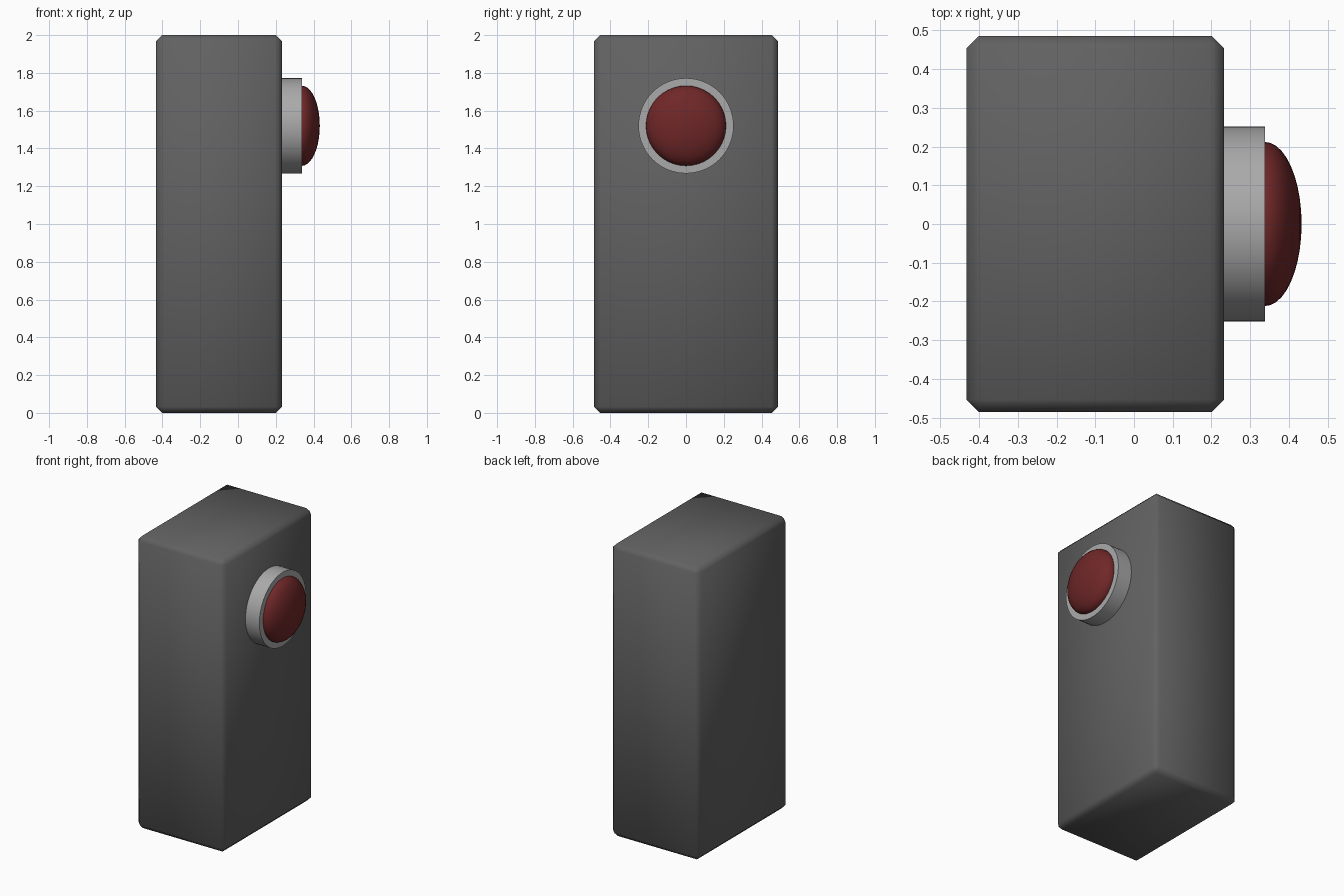
import bpy
from math import pi, radians

if "Cube" in bpy.data.objects:
    bpy.data.objects.remove(bpy.data.objects["Cube"])

BUTTON_Z = 1.52


def finish(obj, name, colour, angle):
    obj.name = name
    mat = bpy.data.materials.new(name + "_colour")
    mat.diffuse_color = (*colour, 1)
    mat.use_nodes = True
    mat.node_tree.nodes["Principled BSDF"].inputs["Base Color"].default_value = mat.diffuse_color
    obj.data.materials.append(mat)
    bpy.ops.object.shade_smooth_by_angle(angle=radians(angle))
    return obj


# Housing: upright block with chamfered edges
bpy.ops.mesh.primitive_cube_add(size=1, location=(-0.1, 0, 1))
body = bpy.context.object
body.scale = (0.666, 0.972, 2)
bpy.ops.object.transform_apply(location=False, rotation=False, scale=True)
bevel = body.modifiers.new("chamfer", 'BEVEL')
bevel.width = 0.032
bevel.segments = 2
bevel.profile = 0.25
bpy.ops.object.modifier_apply(modifier=bevel.name)
finish(body, "housing", (0.12, 0.12, 0.12), 60)

# Round collar on the right side, set slightly into the housing
bpy.ops.mesh.primitive_cylinder_add(vertices=64, radius=0.252, depth=0.135,
                                    location=(0.2705, 0, BUTTON_Z), rotation=(0, pi / 2, 0))
finish(bpy.context.object, "button_collar", (0.4, 0.4, 0.4), 30)

# Flattened dome button, half sunk in the collar
bpy.ops.mesh.primitive_uv_sphere_add(segments=40, ring_count=20, radius=0.212,
                                     location=(0.338, 0, BUTTON_Z), rotation=(0, pi / 2, 0))
dome = bpy.context.object
dome.scale.z = 0.095 / 0.212
bpy.ops.object.transform_apply(location=False, rotation=True, scale=True)
finish(dome, "button_dome", (0.16, 0.02, 0.021), 60)
